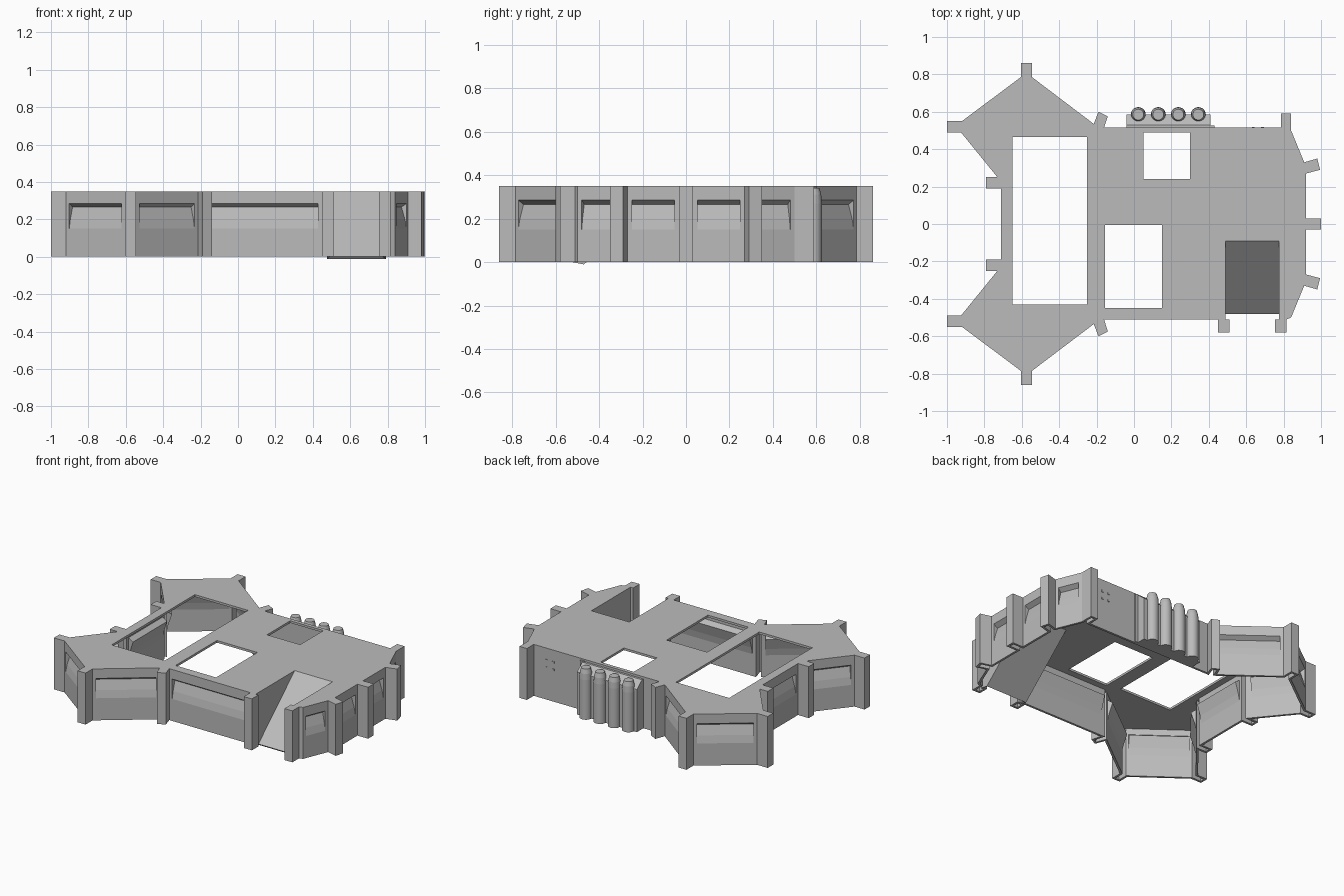
import bpy, bmesh
from mathutils import Vector

cube = bpy.data.objects.get("Cube")
if cube:
    bpy.data.objects.remove(cube, do_unlink=True)

H = 0.35
grey = bpy.data.materials.new("concrete grey")
grey.use_nodes = True
colour = (0.5, 0.5, 0.5, 1)
grey.diffuse_color = colour
grey.node_tree.nodes["Principled BSDF"].inputs["Base Color"].default_value = colour


def make_object(name, bm):
    bmesh.ops.recalc_face_normals(bm, faces=bm.faces)
    mesh = bpy.data.meshes.new(name)
    bm.to_mesh(mesh)
    bm.free()
    mesh.materials.append(grey)
    obj = bpy.data.objects.new(name, mesh)
    bpy.context.collection.objects.link(obj)
    return obj


# Plan outline: "w" starts a wall with an embrasure, "p" a plain face,
# "r" the ramp sides and ramp
west_half = [("p", -0.14, 0.575), ("p", -0.19, 0.60), ("p", -0.215, 0.54),
             ("w", -0.215, 0.535), ("p", -0.545, 0.785), ("p", -0.545, 0.86),
             ("p", -0.605, 0.86), ("w", -0.605, 0.785), ("p", -0.92, 0.55),
             ("p", -1.0, 0.55), ("p", -1.0, 0.49), ("w", -0.925, 0.49),
             ("p", -0.73, 0.25), ("p", -0.79, 0.25), ("p", -0.79, 0.19),
             ("w", -0.71, 0.19)]
west_half = [v for i, v in enumerate(west_half) if i != 2]


def mirrored(half):
    """Mirror a half outline front to back, keeping the wall tags on their segments."""
    out = []
    for i in range(len(half) - 1, -1, -1):
        tag = half[i - 1][0] if i else "p"
        out.append((tag, half[i][1], -half[i][2]))
    return out


front = [("w", -0.16, -0.51), ("p", 0.45, -0.51), ("p", 0.45, -0.58), ("p", 0.51, -0.58),
         ("p", 0.51, -0.51), ("p", 0.49, -0.51), ("r", 0.49, -0.48), ("r", 0.49, -0.09),
         ("r", 0.775, -0.09), ("p", 0.775, -0.48), ("p", 0.775, -0.51), ("p", 0.755, -0.51),
         ("p", 0.755, -0.58), ("p", 0.815, -0.58), ("p", 0.815, -0.51)]
east_half = [("w", 0.84, -0.50), ("p", 0.91, -0.33), ("p", 0.98, -0.35), ("p", 0.995, -0.29),
             ("w", 0.92, -0.27), ("p", 0.92, -0.03), ("p", 1.0, -0.03)]
back = [("p", 0.84, 0.59), ("p", 0.785, 0.59), ("p", 0.785, 0.515), ("p", -0.16, 0.515)]
outline = west_half + mirrored(west_half) + front + east_half + mirrored(east_half) + back

# Shell: roof with openings, walls, pillars and ramp as one thin skin
bm = bmesh.new()
top = [bm.verts.new((x, y, H)) for _, x, y in outline]
bottom = [bm.verts.new((x, y, 0)) for _, x, y in outline]
count = len(outline)
edges = [bm.edges.new((top[i], top[(i + 1) % count])) for i in range(count)]

openings = [(-0.65, -0.25, -0.43, 0.465), (-0.155, 0.15, -0.45, -0.005), (0.05, 0.30, 0.24, 0.49)]
for x0, x1, y0, y1 in openings:
    ring = [bm.verts.new((x, y, H)) for x, y in ((x0, y0), (x1, y0), (x1, y1), (x0, y1))]
    edges += [bm.edges.new((ring[i], ring[(i + 1) % 4])) for i in range(4)]
bmesh.ops.triangle_fill(bm, edges=edges, use_beauty=True, normal=(0, 0, 1))


def embrasure_wall(t0, t1, b0, b1):
    """Flat frame around a slanted recess."""
    a, b = Vector((b0.co.x, b0.co.y, 0)), Vector((b1.co.x, b1.co.y, 0))
    along = (b - a).normalized()
    inward = Vector((-along.y, along.x, 0))
    rows = []
    for depth, z in ((0, 0.285), (0.03, 0.265), (0.01, 0.20), (0, 0.15)):
        shift = inward * depth + Vector((0, 0, z))
        rows.append((bm.verts.new(a + along * 0.022 + shift),
                     bm.verts.new(b - along * 0.022 + shift)))
    hi, lo = rows[0], rows[-1]
    for face in ((t0, t1, hi[1], hi[0]), (t0, hi[0], lo[0], b0),
                 (t1, b1, lo[1], hi[1]), (b0, lo[0], lo[1], b1)):
        bm.faces.new(face)
    for r, s in zip(rows, rows[1:]):
        bm.faces.new((r[0], r[1], s[1], s[0]))
    for side in (0, 1):
        bm.faces.new([r[side] for r in rows])


for i, (tag, _, _) in enumerate(outline):
    j = (i + 1) % count
    if tag == "w":
        embrasure_wall(top[i], top[j], bottom[i], bottom[j])
    elif tag == "p":
        bm.faces.new((top[i], top[j], bottom[j], bottom[i]))

r = [tag for tag, _, _ in outline].index("r")
bm.faces.new((top[r], top[r + 1], bottom[r]))
bm.faces.new((top[r + 2], top[r + 3], bottom[r + 3]))
bm.faces.new((top[r + 1], top[r + 2], bottom[r + 3], bottom[r]))
bmesh.ops.delete(bm, geom=[v for v in bm.verts if not v.link_faces], context="VERTS")
bmesh.ops.recalc_face_normals(bm, faces=bm.faces)
shell = make_object("building_shell", bm)
if sum(p.normal.z * p.area for p in shell.data.polygons) < 0:
    shell.data.flip_normals()
skin = shell.modifiers.new("thickness", "SOLIDIFY")
skin.solidify_mode = "NON_MANIFOLD"
skin.nonmanifold_thickness_mode = "CONSTRAINTS"
skin.thickness = 0.015
skin.offset = -1


def extrude_profile(name, profile, x0, x1):
    """Extrude a (y, z) profile along x."""
    bm = bmesh.new()
    face = bm.faces.new([bm.verts.new((x0, y, z)) for y, z in profile])
    moved = bmesh.ops.extrude_face_region(bm, geom=[face])["geom"]
    bmesh.ops.translate(bm, verts=[v for v in moved if isinstance(v, bmesh.types.BMVert)],
                        vec=(x1 - x0, 0, 0))
    return make_object(name, bm)


# Pipe housing on the back wall
extrude_profile("pipe_housing", [(0.51, 0), (0.585, 0), (0.585, 0.29), (0.53, 0.335), (0.51, 0.335)],
                -0.04, 0.41)
extrude_profile("housing_trim", [(0.51, 0), (0.527, 0), (0.527, 0.34), (0.51, 0.34)], 0.40, 0.43)

# Four vertical pipes with tapered caps
for n in range(4):
    bm = bmesh.new()
    previous = None
    for radius, z in ((0.04, 0), (0.04, 0.27), (0.037, 0.31), (0.029, 0.34)):
        if previous is None:
            made = bmesh.ops.create_circle(bm, cap_ends=True, segments=24, radius=radius)
            face = bm.faces[:][0]
            bmesh.ops.translate(bm, verts=made["verts"], vec=(0.023 + n * 0.107, 0.585, 0))
            previous = (radius, z)
            continue
        geom = bmesh.ops.extrude_face_region(bm, geom=[face])["geom"]
        face = next(g for g in geom if isinstance(g, bmesh.types.BMFace))
        centre = face.calc_center_median()
        for v in face.verts:
            v.co = centre + (v.co - centre) * (radius / previous[0])
            v.co.z = z
        previous = (radius, z)
    pipe = make_object(f"pipe_{n + 1}", bm)
    bpy.ops.object.select_all(action="DESELECT")
    pipe.select_set(True)
    bpy.context.view_layer.objects.active = pipe
    bpy.ops.object.shade_smooth_by_angle()

# Bolts on the back wall
for n in range(4):
    x, z = 0.63 + 0.05 * (n % 2), 0.21 + 0.05 * (n // 2)
    extrude_profile(f"bolt_{n + 1}", [(0.512, z), (0.519, z), (0.519, z + 0.014), (0.512, z + 0.014)],
                    x, x + 0.014)
